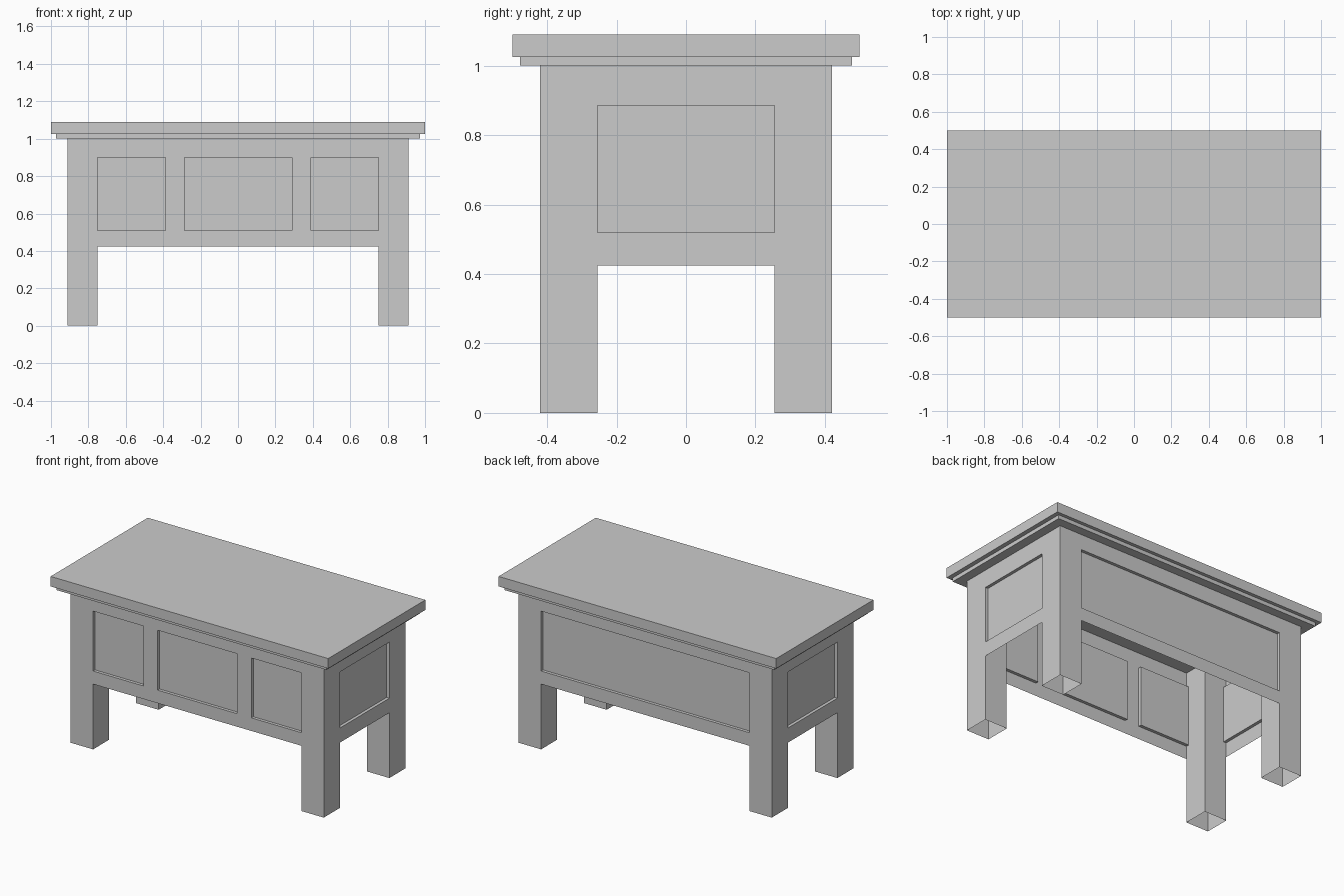
import bpy, bmesh
from mathutils import Vector

if "Cube" in bpy.data.objects:
    bpy.data.objects.remove(bpy.data.objects["Cube"])

TOP, RAIL = 1.0, 0.425            # body top, apron bottom
LX, LY = 0.912, 0.42              # outer half sizes of the body
IX, IY = 0.75, 0.255              # inner faces of the legs
DEPTH = 0.02                      # panel recess


def finish(name, bm):
    mesh = bpy.data.meshes.new(name)
    bm.to_mesh(mesh)
    bm.free()
    ob = bpy.data.objects.new(name, mesh)
    bpy.context.collection.objects.link(ob)
    return ob


def box(name, x0, x1, y0, y1, z0, z1, open_bottom=False):
    bm = bmesh.new()
    bmesh.ops.create_cube(bm, size=1)
    for v in bm.verts:
        v.co = ((x0 + x1) / 2 + v.co.x * (x1 - x0),
                (y0 + y1) / 2 + v.co.y * (y1 - y0),
                (z0 + z1) / 2 + v.co.z * (z1 - z0))
    if open_bottom:
        bm.normal_update()
        bmesh.ops.delete(bm, geom=[f for f in bm.faces if f.normal.z < -0.9],
                         context='FACES_ONLY')
    return finish(name, bm)


def wall(name, origin, along, inward, half, panels, z0, z1):
    """Thin wall between two legs with recessed panels (u ranges)."""
    origin, along, inward = Vector(origin), Vector(along), Vector(inward)
    us = sorted({-half, half, *[u for p in panels for u in p]})
    zs = [RAIL, z0, z1, TOP]
    bm = bmesh.new()
    grid = [[bm.verts.new(origin + along * u + Vector((0, 0, z))) for z in zs]
            for u in us]
    recessed = []
    for i in range(len(us) - 1):
        for j in range(3):
            f = bm.faces.new((grid[i][j], grid[i + 1][j],
                              grid[i + 1][j + 1], grid[i][j + 1]))
            if j == 1 and (us[i], us[i + 1]) in panels:
                recessed.append(f)
    # push each panel in, with its side walls
    for f in recessed:
        new = bmesh.ops.extrude_discrete_faces(bm, faces=[f])['faces']
        for nf in new:
            bmesh.ops.translate(bm, verts=nf.verts, vec=inward * DEPTH)
    return finish(name, bm)


# Table top and the narrower moulding below it
box("table_top", -1, 1, -0.5, 0.5, 1.025, 1.09)
box("top_moulding", -0.972, 0.972, -0.478, 0.478, TOP, 1.025)

# Hollow corner legs, running up to the top
for sx, side in ((-1, "left"), (1, "right")):
    for sy, end in ((-1, "front"), (1, "back")):
        xs = sorted((sx * IX, sx * LX))
        ys = sorted((sy * IY, sy * LY))
        box(f"{end}_{side}_leg", *xs, *ys, 0, TOP, open_bottom=True)

# Panelled walls: three panels in front, one on every other side
wall("front_wall", (0, -LY, 0), (1, 0, 0), (0, 1, 0), IX,
     [(-IX, -0.388), (-0.285, 0.288), (0.39, IX)], 0.51, 0.9)
wall("back_wall", (0, LY, 0), (-1, 0, 0), (0, -1, 0), IX,
     [(-IX, IX)], 0.51, 0.9)
wall("right_wall", (LX, 0, 0), (0, 1, 0), (-1, 0, 0), IY,
     [(-IY, IY)], 0.52, 0.885)
wall("left_wall", (-LX, 0, 0), (0, -1, 0), (1, 0, 0), IY,
     [(-IY, IY)], 0.52, 0.885)
